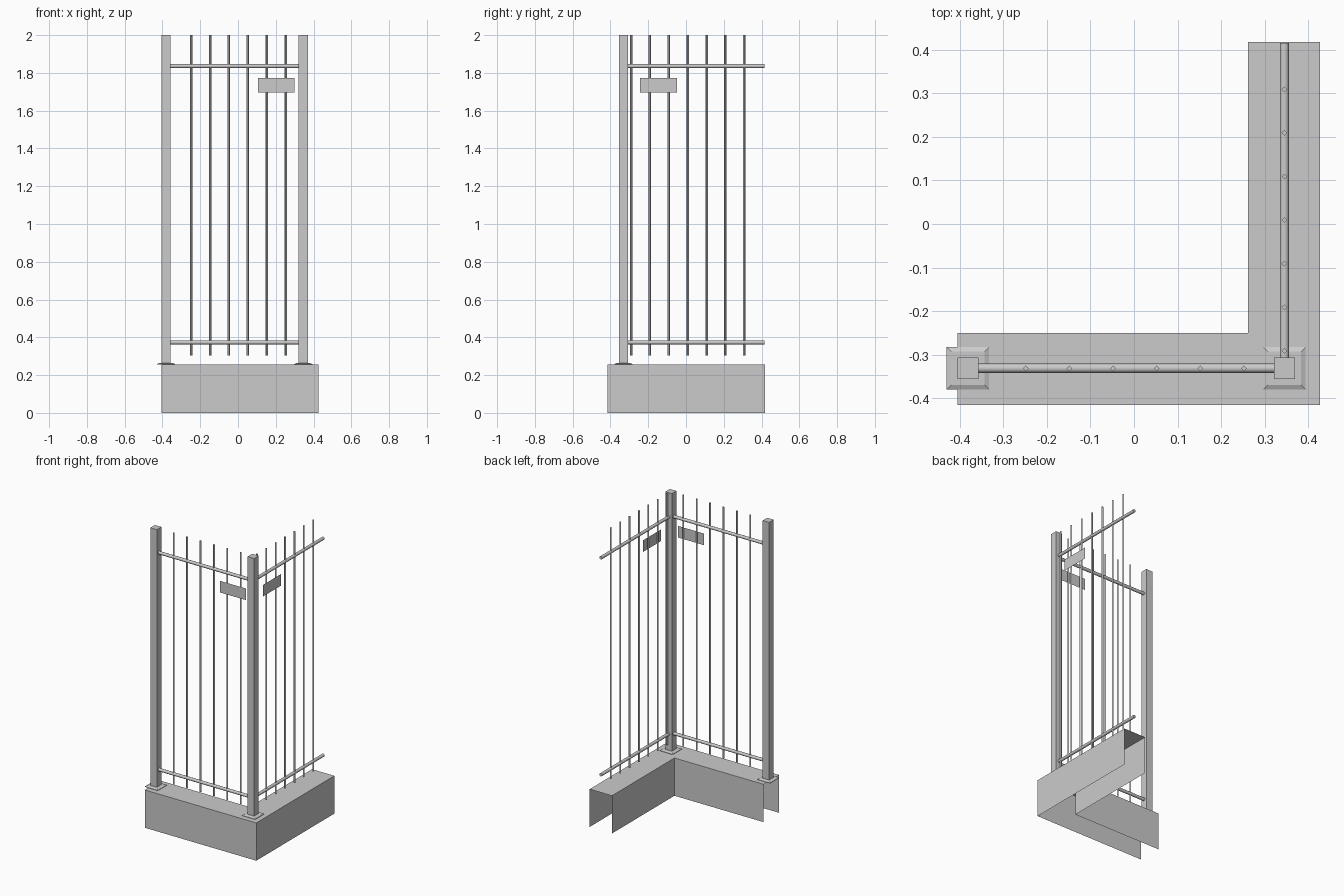
import bpy, bmesh, math
from mathutils import Vector

if "Cube" in bpy.data.objects:
    bpy.data.objects.remove(bpy.data.objects["Cube"])

ROW_Y, ROW_X = -0.331, 0.345    # centre lines of the two fence runs
TOP = 0.255                     # top of the wall


def make(name, verts, faces, smooth=False):
    me = bpy.data.meshes.new(name)
    me.from_pydata(verts, [], faces)
    ob = bpy.data.objects.new(name, me)
    bpy.context.collection.objects.link(ob)
    if smooth:
        for p in me.polygons:
            p.use_smooth = len(p.vertices) == 4
    return ob


def rod(name, a, b, radius, sides, smooth=False):
    a, b = Vector(a), Vector(b)
    d = (b - a).normalized()
    u = Vector((1, 0, 0)) if abs(d.z) > 0.5 else Vector((0, 0, 1))
    w = d.cross(u)
    ring = [(u * math.cos(t) + w * math.sin(t)) * radius
            for t in (2 * math.pi * i / sides for i in range(sides))]
    verts = [a + r for r in ring] + [b + r for r in ring]
    faces = [(i, (i + 1) % sides, sides + (i + 1) % sides, sides + i) for i in range(sides)]
    faces += [tuple(reversed(range(sides))), tuple(range(sides, 2 * sides))]
    return make(name, verts, faces, smooth)


def stack(name, x, y, levels):
    # square sections (half width, z) joined bottom to top
    verts = [(x + sx * h, y + sy * h, z) for h, z in levels
             for sx, sy in ((-1, -1), (1, -1), (1, 1), (-1, 1))]
    n = len(levels)
    faces = [(4 * k + i, 4 * k + (i + 1) % 4, 4 * k + 4 + (i + 1) % 4, 4 * k + 4 + i)
             for k in range(n - 1) for i in range(4)]
    faces += [(3, 2, 1, 0), tuple(range(4 * n - 4, 4 * n))]
    return make(name, verts, faces)


# L-shaped wall: top and long sides only, open at the ends and underneath
outer = [(-0.405, -0.415), (0.427, -0.415), (0.427, 0.417)]
inner = [(-0.405, -0.25), (0.261, -0.25), (0.261, 0.417)]
verts = [(x, y, z) for line in (outer, inner) for z in (0, TOP) for x, y in line]
faces = []
for i in range(2):
    faces += [(i, i + 1, i + 4, i + 3), (i + 7, i + 6, i + 9, i + 10),
              (i + 3, i + 4, i + 10, i + 9)]
make("wall_base", verts, faces)

# posts with foot plates
for side, x in (("left", -0.381), ("corner", ROW_X)):
    stack(side + "_post", x, ROW_Y, [(0.0243, TOP), (0.0243, 2.0)])
    stack(side + "_foot_plate", x, ROW_Y, [(0.0485, TOP), (0.0485, 0.258), (0.038, 0.263)])

# horizontal rails
for level, z in (("lower", 0.373), ("upper", 1.836)):
    rod(level + "_front_rail", (-0.36, ROW_Y, z), (0.325, ROW_Y, z), 0.0105, 12, True)
    rod(level + "_side_rail", (ROW_X, -0.31, z), (ROW_X, 0.415, z), 0.0105, 12, True)

# upright bars, square section turned on edge
for i in range(6):
    x = -0.248 + 0.1 * i
    rod(f"front_bar_{i + 1}", (x, ROW_Y, 0.305), (x, ROW_Y, 2.0), 0.0065, 4)
for i in range(7):
    y = -0.291 + 0.1 * i
    rod(f"side_bar_{i + 1}", (ROW_X, y, 0.305), (ROW_X, y, 2.0), 0.0065, 4)

# blank sign panels on the outside of the bars
y, x = -0.343, 0.355
make("front_sign", [(0.105, y, 1.696), (0.299, y, 1.696), (0.299, y, 1.774), (0.105, y, 1.774)],
     [(0, 1, 2, 3)])
make("side_sign", [(x, -0.243, 1.696), (x, -0.047, 1.696), (x, -0.047, 1.774), (x, -0.243, 1.774)],
     [(0, 1, 2, 3)])
